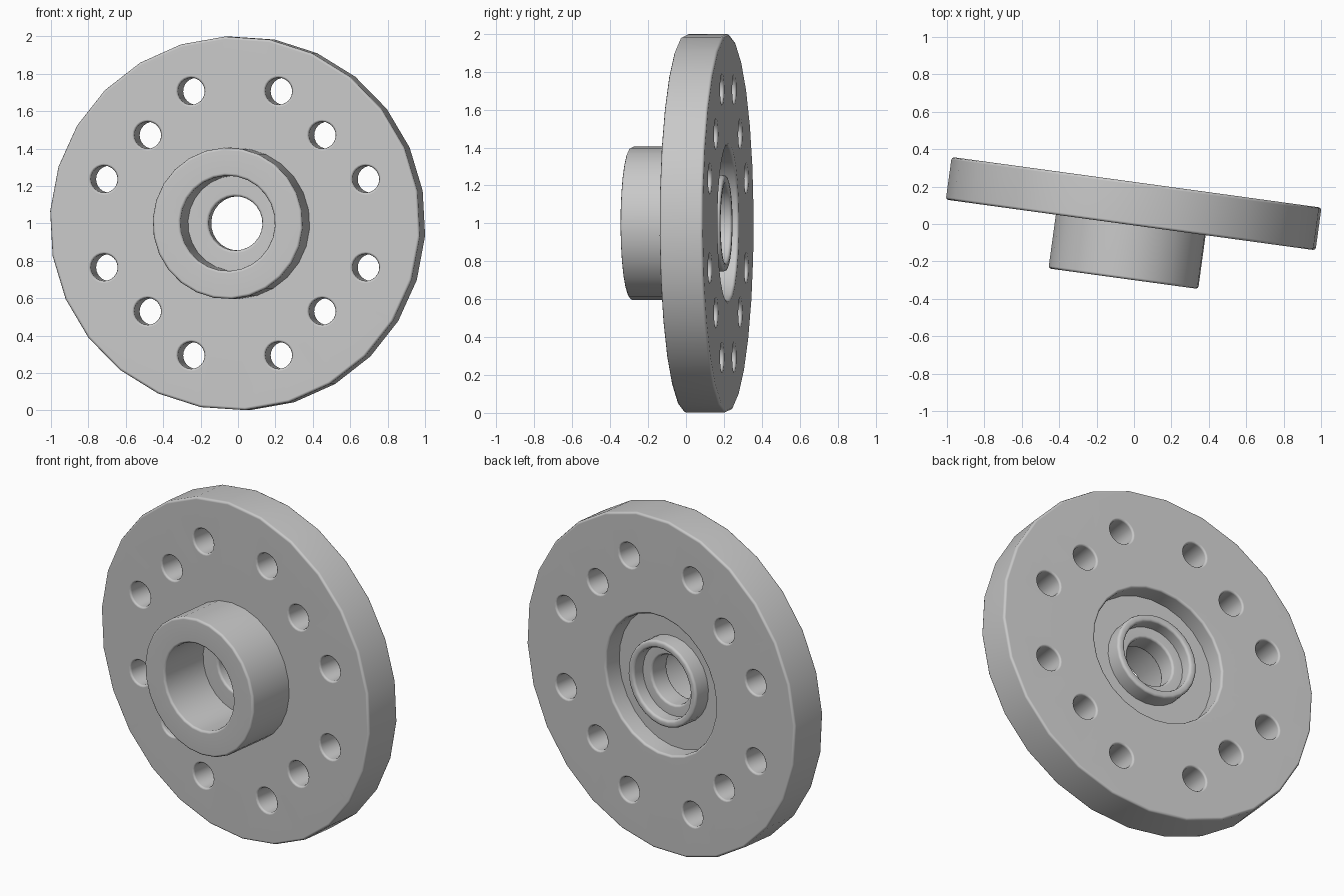
import bpy
import bmesh
from math import sin, cos, radians, tau
from mathutils import Vector

if "Cube" in bpy.data.objects:
    bpy.data.objects.remove(bpy.data.objects["Cube"], do_unlink=True)

steel = bpy.data.materials.new("plain grey metal")
steel.use_nodes = True
GREY = (0.58, 0.58, 0.58, 1)
steel.diffuse_color = GREY
steel.node_tree.nodes["Principled BSDF"].inputs["Base Color"].default_value = GREY


def round_corners(points, width):
    """Round the outward corners of a closed counter-clockwise profile."""
    out = []
    for i, p in enumerate(points):
        p = Vector(p)
        before = (Vector(points[i - 1]) - p).normalized()
        after = (Vector(points[(i + 1) % len(points)]) - p).normalized()
        if before.cross(after) < 0:
            a, b = p + before * width, p + after * width
            out += [a, (a + b) * 0.5 * 0.6 + p * 0.4, b]
        else:
            out.append(p)
    return out


def lathe(bm, profile, sides, phase=0.0, centre=(0, 0), closed=True):
    """Turn a (radius, depth) profile around the y axis."""
    rings = []
    for k in range(sides):
        a = phase + tau * k / sides
        rings.append([bm.verts.new((centre[0] + r * cos(a), y, centre[1] + r * sin(a)))
                      for r, y in profile])
    n = len(profile)
    for k in range(sides):
        here, there = rings[k], rings[(k + 1) % sides]
        for j in range(n if closed else n - 1):
            m = (j + 1) % n
            bm.faces.new((here[j], here[m], there[m], there[j]))
    if not closed:
        bm.faces.new([ring[0] for ring in rings])
        bm.faces.new([ring[-1] for ring in rings])


def make_object(name, bm):
    bmesh.ops.recalc_face_normals(bm, faces=bm.faces[:])
    mesh = bpy.data.meshes.new(name)
    bm.to_mesh(mesh)
    bm.free()
    mesh.materials.append(steel)
    obj = bpy.data.objects.new(name, mesh)
    bpy.context.collection.objects.link(obj)
    return obj


# Flange plate with front hub, stepped bore and rear recess with raised ring
T = 0.23
section = [(1, 0), (1, T), (0.41, T), (0.41, 0.12), (0.255, 0.12), (0.255, 0.22),
           (0.21, 0.22), (0.21, 0.145), (0.145, 0.145), (0.145, 0.02),
           (0.255, 0.02), (0.255, -0.29), (0.405, -0.29), (0.405, 0)]
bm = bmesh.new()
lathe(bm, round_corners(section, 0.014), 26, radians(-3.8))
flange = make_object("hub_flange", bm)

# Bolt hole cutters with softened mouths
R = 0.072
half = [(R + 0.012, -0.02), (R + 0.012, 0), (R + 0.004, 0.004), (R, 0.012)]
hole = half + [(r, T - y) for r, y in reversed(half)]
bm = bmesh.new()
for sx in (-1, 1):
    for sz in (-1, 1):
        for x, z in ((0.236, 0.706), (0.471, 0.471), (0.706, 0.236)):
            lathe(bm, hole, 24, centre=(sx * x, sz * z), closed=False)
cutter = make_object("bolt_hole_cutter", bm)
cutter.hide_render = True

bpy.ops.object.select_all(action='DESELECT')
bpy.context.view_layer.objects.active = flange
flange.select_set(True)
cut = flange.modifiers.new("bolt_holes", 'BOOLEAN')
cut.operation = 'DIFFERENCE'
cut.solver = 'EXACT'
cut.object = cutter
bpy.ops.object.modifier_apply(modifier=cut.name)
bpy.data.objects.remove(cutter, do_unlink=True)

# Soft shading on the rounded edges, flat on the broad faces
bpy.ops.object.shade_smooth_by_angle(angle=radians(50))
weighted = flange.modifiers.new("flat_faces", 'WEIGHTED_NORMAL')
weighted.keep_sharp = True

# Stand on the ground, turned slightly about the vertical
flange.rotation_euler.z = radians(-7.8)
flange.location = (-0.0175, -0.005, 1.0)
